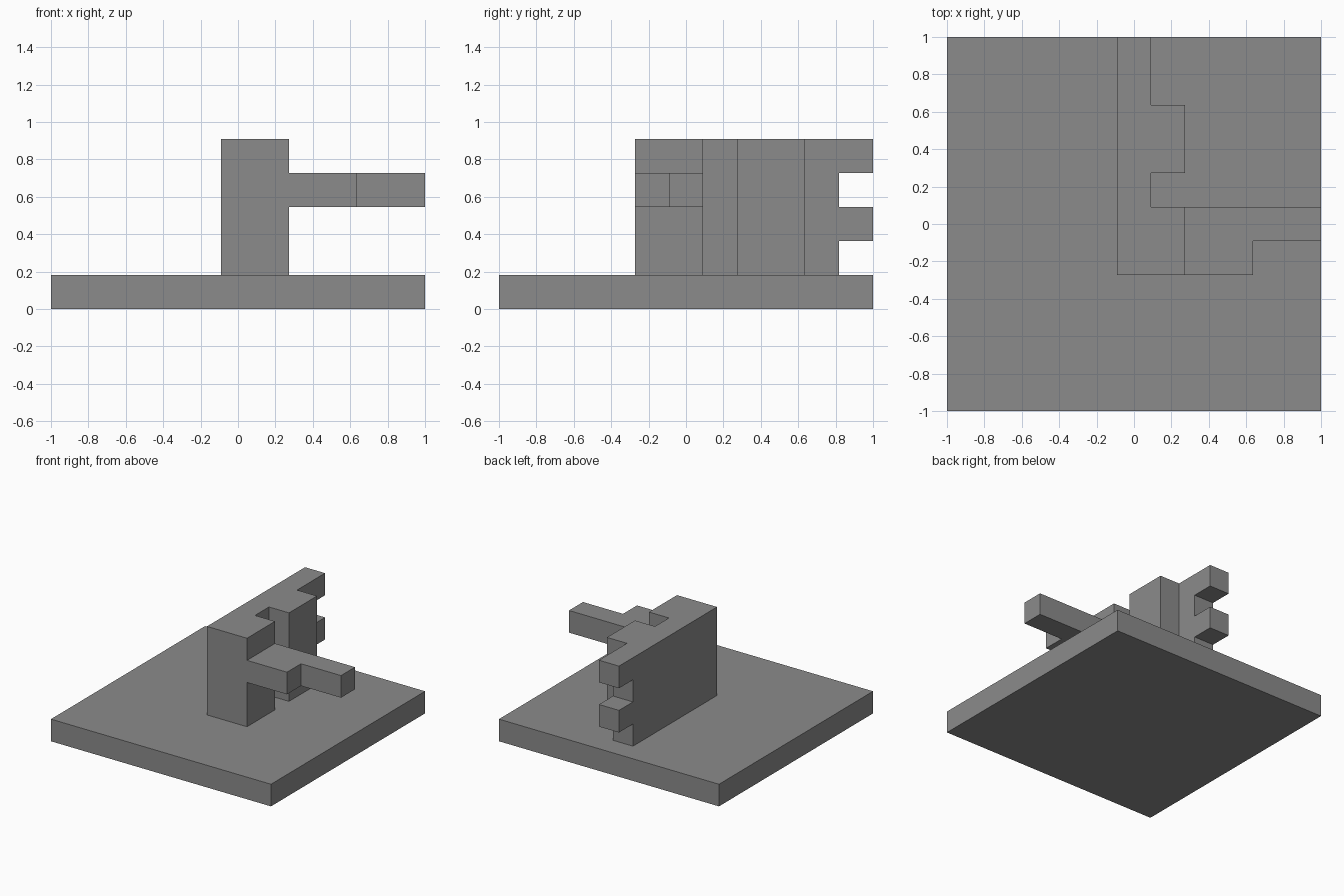
import bpy
import bmesh
from mathutils import Vector

cube = bpy.data.objects.get("Cube")
if cube:
    bpy.data.objects.remove(cube, do_unlink=True)

U = 2 / 11  # block size: the base is 11 blocks wide

grey = bpy.data.materials.new("stone grey")
grey.use_nodes = True
colour = (0.26, 0.26, 0.26, 1)
grey.diffuse_color = colour
grey.node_tree.nodes["Principled BSDF"].inputs["Base Color"].default_value = colour


def extrude(name, outline, axis, start, end):
    """Extrude a block-unit outline along axis (0 = x, 2 = z)."""
    bm = bmesh.new()
    verts = []
    for a, b in outline:
        p = (start, a, b) if axis == 0 else (a, b, start)
        verts.append(bm.verts.new((p[0] * U - 1, p[1] * U - 1, p[2] * U)))
    face = bm.faces.new(verts)
    step = Vector((0, 0, 0))
    step[axis] = (end - start) * U
    result = bmesh.ops.extrude_face_region(bm, geom=[face], use_keep_orig=True)
    moved = [g for g in result["geom"] if isinstance(g, bmesh.types.BMVert)]
    bmesh.ops.translate(bm, verts=moved, vec=step)
    bmesh.ops.recalc_face_normals(bm, faces=bm.faces)
    mesh = bpy.data.meshes.new(name)
    bm.to_mesh(mesh)
    bm.free()
    mesh.materials.append(grey)
    obj = bpy.data.objects.new(name, mesh)
    bpy.context.collection.objects.link(obj)
    return obj


def rect(x0, y0, x1, y1):
    return [(x0, y0), (x1, y0), (x1, y1), (x0, y1)]


# Square ground slab
extrude("base_slab", rect(0, 0, 11, 11), 2, 0, 1)

# Wall with two teeth on its back end, drawn from the side
extrude("toothed_wall", [(4, 1), (10, 1), (10, 2), (11, 2), (11, 3),
                         (10, 3), (10, 4), (11, 4), (11, 5), (4, 5)], 0, 5, 6)

# Full-height thickenings on the left face of the wall
extrude("front_post", rect(6, 4, 7, 6), 2, 1, 5)
extrude("buttress", rect(6, 7, 7, 9), 2, 1, 5)

# Stepped arm reaching out to the left
extrude("side_arm", [(7, 4), (9, 4), (9, 5), (11, 5), (11, 6), (7, 6)], 2, 3, 4)
